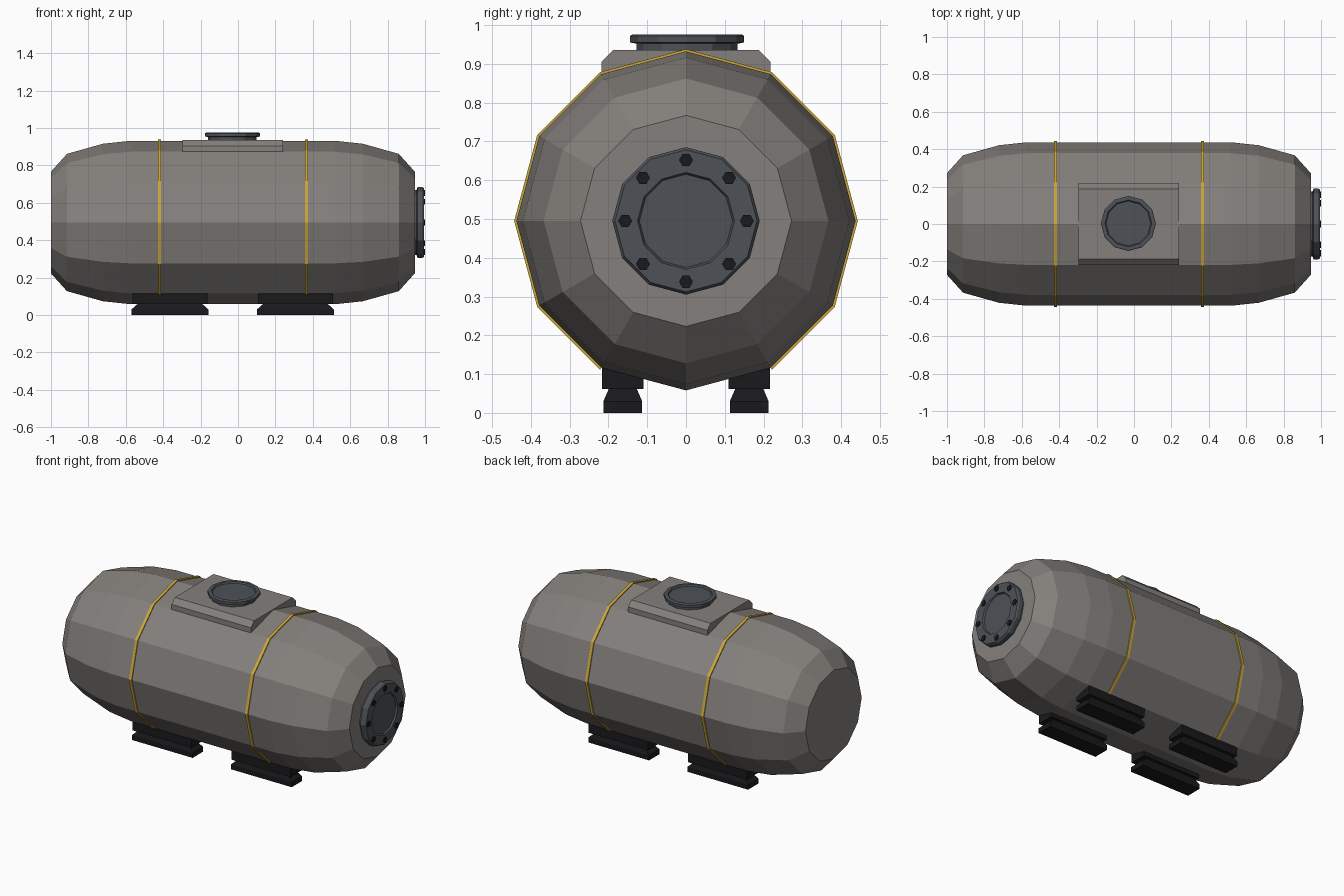
import bpy, bmesh
from math import sin, cos, pi, radians
from mathutils import Vector

if "Cube" in bpy.data.objects:
    bpy.data.objects.remove(bpy.data.objects["Cube"])

CZ = 0.495  # height of the tank axis


def material(name, rgb):
    m = bpy.data.materials.new(name)
    m.diffuse_color = (*rgb, 1)
    m.use_nodes = True
    m.node_tree.nodes["Principled BSDF"].inputs["Base Color"].default_value = m.diffuse_color
    return m


SHELL = material("shell_grey", (0.23, 0.215, 0.2))
STEEL = material("dark_steel", (0.075, 0.085, 0.095))
BLACK = material("black_rubber", (0.01, 0.01, 0.012))
GOLD = material("strap_gold", (0.6, 0.38, 0.04))


def loft(name, rings, mat, closed=False):
    """Skin a list of point rings, capping the ends unless closed."""
    bm = bmesh.new()
    loops = [[bm.verts.new(p) for p in ring] for ring in rings]
    pairs = list(zip(loops, loops[1:]))
    if closed:
        pairs.append((loops[-1], loops[0]))
    for a, b in pairs:
        n = len(a)
        for i in range(n):
            bm.faces.new((a[i], a[(i + 1) % n], b[(i + 1) % n], b[i]))
    if not closed:
        bm.faces.new(loops[0])
        bm.faces.new(loops[-1])
    bmesh.ops.recalc_face_normals(bm, faces=bm.faces)
    me = bpy.data.meshes.new(name)
    bm.to_mesh(me)
    bm.free()
    me.materials.append(mat)
    ob = bpy.data.objects.new(name, me)
    bpy.context.collection.objects.link(ob)
    return ob


def lathe(name, profile, sides, mat, axis, centre):
    """Turn (distance, radius) pairs round the x or z axis."""
    rings = []
    for d, r in profile:
        ring = []
        for i in range(sides):
            c, s = r * cos(2 * pi * i / sides), r * sin(2 * pi * i / sides)
            p = (d, c, s) if axis == "x" else (c, s, d)
            ring.append(Vector(p) + Vector(centre))
        rings.append(ring)
    return loft(name, rings, mat)


def rect(hx, hy, z, cx, cy):
    return [(cx + sx * hx, cy + sy * hy, z)
            for sx, sy in ((-1, -1), (1, -1), (1, 1), (-1, 1))]


# Tank shell
half = [(0.9725, 0.272), (0.887, 0.367), (0.695, 0.421), (0.545, 0.437)]
profile = [(-d - 0.0275, r) for d, r in half]
profile += [(d - 0.0275, r) for d, r in reversed(half)]
lathe("tank_shell", profile, 12, SHELL, "x", (0, 0, CZ))

# End flange with recessed plate and bolts
lathe("end_flange", [(0.94, 0.175), (0.955, 0.175), (0.96, 0.19), (0.985, 0.19),
                     (0.995, 0.183), (0.995, 0.125), (0.985, 0.12)],
      12, STEEL, "x", (0, 0, CZ))
for k in range(8):
    a = k * pi / 4
    lathe(f"flange_bolt_{k + 1}", [(0.98, 0.018), (1.0, 0.018)], 6, BLACK, "x",
          (0, 0.157 * cos(a), CZ + 0.157 * sin(a)))

# Gold straps, open underneath between the feet
for side, x in (("left", -0.42), ("right", 0.366)):
    rings = []
    for deg in range(-60, 241, 30):
        c, s = cos(radians(deg)), sin(radians(deg))
        rings.append([(x + dx, r * c, CZ + r * s) for dx, r in
                      ((-0.009, 0.43), (0.009, 0.43), (0.009, 0.443), (-0.009, 0.443))])
    loft(f"strap_{side}", rings, GOLD)

# Chamfered saddle on top
section = [(-0.218, 0.86), (-0.218, 0.905), (-0.187, 0.936),
           (0.187, 0.936), (0.218, 0.905), (0.218, 0.86)]
loft("hatch_base", [[(x, y, z) for y, z in section] for x in (-0.297, 0.24)], SHELL)

# Hatch cap
lathe("hatch_cap", [(0.93, 0.13), (0.952, 0.13), (0.955, 0.147), (0.972, 0.147),
                    (0.975, 0.142), (0.975, 0.125), (0.966, 0.12)],
      12, STEEL, "z", (-0.03, 0.003, 0))

# Four stepped feet
for i, cx in enumerate((-0.364, 0.307)):
    for j, cy in enumerate((-0.163, 0.163)):
        loft(f"foot_{i * 2 + j + 1}",
             [rect(hx, hy, z, cx, cy) for hx, hy, z in
              ((0.206, 0.05, 0), (0.206, 0.05, 0.03), (0.17, 0.036, 0.062),
               (0.2, 0.054, 0.062), (0.2, 0.054, 0.116))], BLACK)
